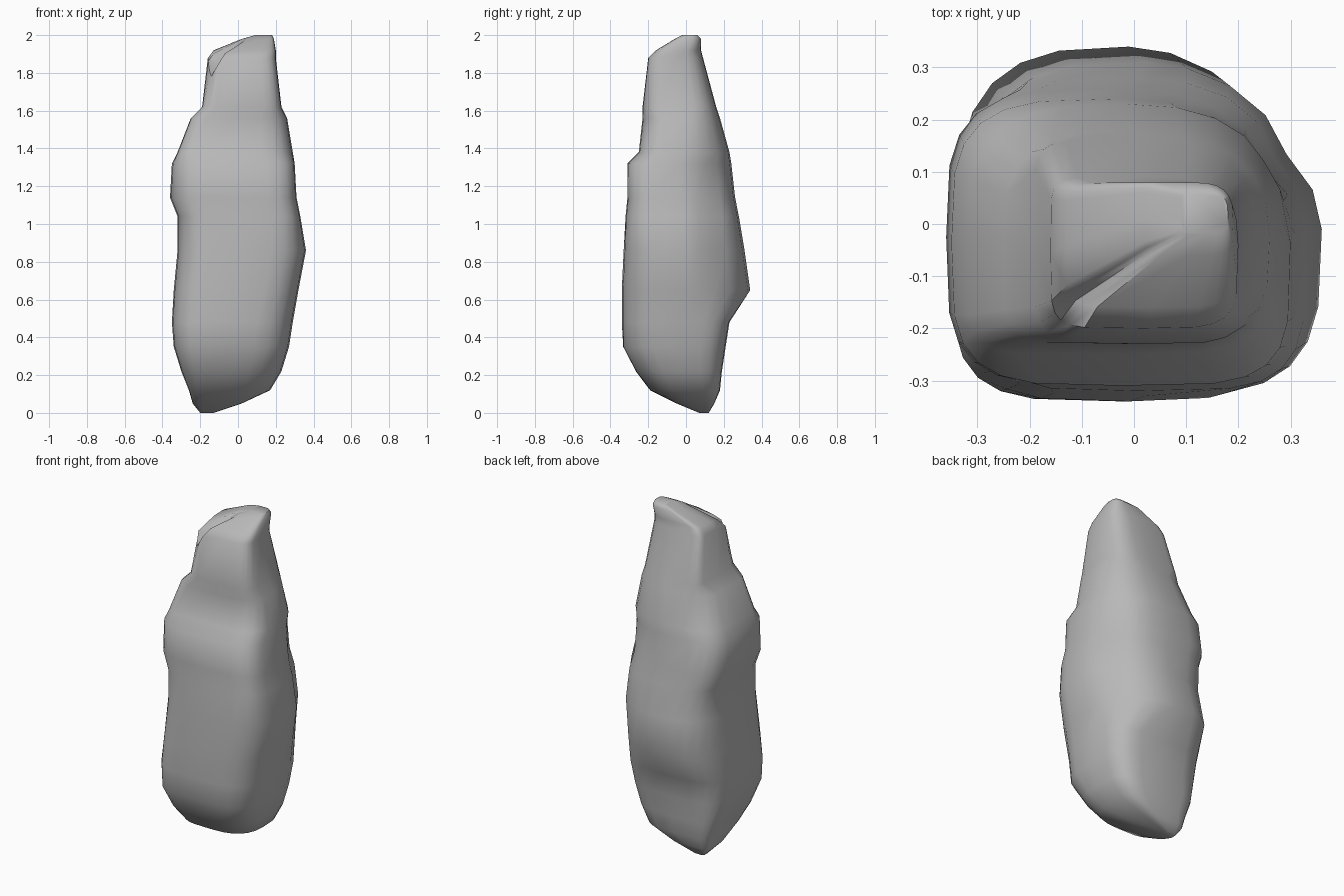
import bpy
import bmesh
from math import cos, sin, pi, exp

SIDES = 24

# Remove the default cube
cube = bpy.data.objects.get("Cube")
if cube:
    bpy.data.objects.remove(cube, do_unlink=True)

# Stone colour
stone = bpy.data.materials.new("grey_stone")
stone.use_nodes = True
grey = (0.48, 0.48, 0.48, 1)
stone.diffuse_color = grey
stone.node_tree.nodes["Principled BSDF"].inputs["Base Color"].default_value = grey

# Stone profile: height, right, left, front and back extents
levels = [
    (0, -.2, -.13, .07, .12),
    (.05, -.24, .02, -.05, .15),
    (.12, -.26, .17, -.19, .18),
    (.22, -.3, .23, -.27, .19),
    (.35, -.34, .27, -.34, .21),
    (.48, -.35, .29, -.34, .23),
    (.65, -.34, .32, -.34, .34),
    (.86, -.32, .36, -.33, .31),
    (1.04, -.32, .33, -.32, .28),
    (1.14, -.36, .31, -.31, .26),
    (1.32, -.35, .3, -.31, .24),
    (1.38, -.32, .29, -.25, .23),
    (1.56, -.25, .26, -.23, .18),
    (1.62, -.19, .23, -.23, .16),
    (1.88, -.16, .2, -.2, .09),
    (1.92, -.13, .2, -.16, .08),
    (1.98, .02, .19, -.06, .08),
    (2, .09, .18, -.02, .06),
]

# Corner squareness up to each height: back left, back right, front right, front left
corners = [
    (.3, 4, 5, 4.5, 2.6),
    (.6, 4, 3.5, 4, 3),
    (.9, 1.9, 3, 4, 3.5),
    (1.35, 2.2, 3.7, 4, 4.5),
    (1.6, 2.4, 3, 7, 3.5),
    (2, 3, 8, 6, 4.5),
]


def bump(value, middle, width):
    """Smooth falloff used to place hollows and ridges."""
    return exp(-((value - middle) / width) ** 2)


def signed_power(value, power):
    return abs(value) ** power * (1 if value >= 0 else -1)


def corner_squareness(step, z):
    """Each corner of the stone is worn by a different amount."""
    band = next(row for row in corners if z <= row[0])
    return band[1 + step * 4 // SIDES]


def ring_point(level, step):
    """Rounded-box cross-section with a hollow, a dent and a broken top."""
    z, right, left, front, back = level
    angle = 2 * pi * step / SIDES
    power = 2 / corner_squareness(step, z)
    u = signed_power(cos(angle), power)
    v = signed_power(sin(angle), power)

    # Groove behind the left shoulder and dent low on the front
    groove = .08 * bump(angle, pi / 6, .22) * bump(z, 1, .35)
    dent = .05 * bump(angle, 1.5 * pi, .25) * bump(z, .3, .08)
    shrink = 1 - groove - dent
    x = (left + right) / 2 + u * shrink * (left - right) / 2
    y = (front + back) / 2 + v * shrink * (back - front) / 2

    # Chipped front right corner of the top
    if 1.8 < z < 1.95:
        z -= .1 * bump(angle, 1.25 * pi, .4)
    return x, y, z


# Loft the stone through its cross-sections
bm = bmesh.new()
rings = [[bm.verts.new(ring_point(level, i)) for i in range(SIDES)]
         for level in levels]
for low, high in zip(rings, rings[1:]):
    for i in range(SIDES):
        j = (i + 1) % SIDES
        bm.faces.new((low[i], low[j], high[j], high[i]))
bm.faces.new(list(reversed(rings[0])))
bm.faces.new(rings[-1])
bmesh.ops.recalc_face_normals(bm, faces=bm.faces[:])

mesh = bpy.data.meshes.new("standing_stone")
bm.to_mesh(mesh)
bm.free()
mesh.materials.append(stone)
rock = bpy.data.objects.new("standing_stone", mesh)
bpy.context.collection.objects.link(rock)

# Smooth faces with crisp ledges
bpy.ops.object.select_all(action="DESELECT")
rock.select_set(True)
bpy.context.view_layer.objects.active = rock
bpy.ops.object.shade_smooth_by_angle(angle=pi / 3)
